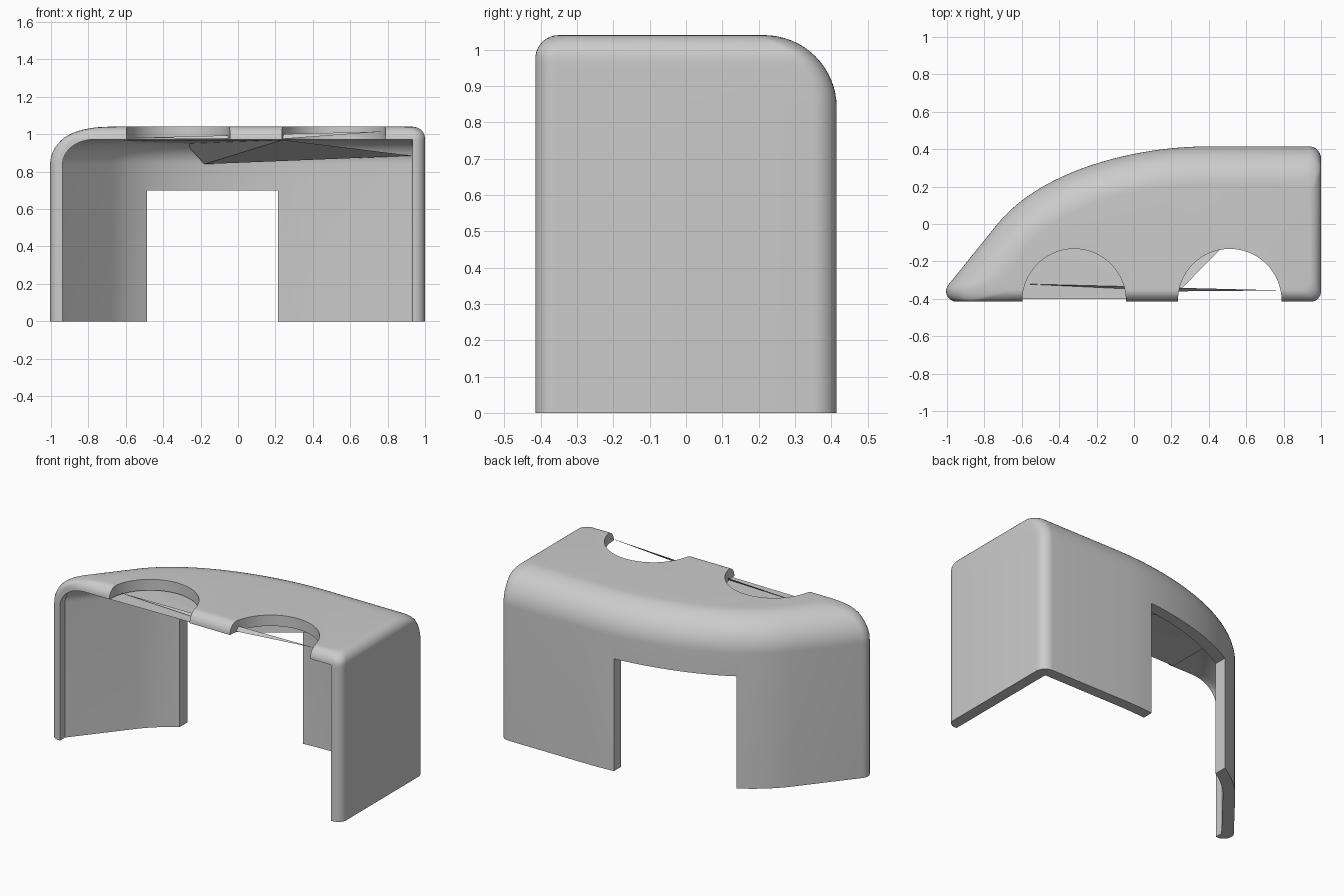
import bpy, bmesh, math
from mathutils import Vector

if "Cube" in bpy.data.objects:
    bpy.data.objects.remove(bpy.data.objects["Cube"], do_unlink=True)

HEIGHT, WALL = 1.04, 0.068
FRONT, BACK, SIDE = -0.415, 0.415, 1.0

grey = bpy.data.materials.new("light grey")
grey.use_nodes = True
grey.diffuse_color = (0.6, 0.6, 0.6, 1)
grey.node_tree.nodes["Principled BSDF"].inputs["Base Color"].default_value = (0.6, 0.6, 0.6, 1)


def add_object(name, bm):
    bmesh.ops.recalc_face_normals(bm, faces=bm.faces)
    mesh = bpy.data.meshes.new(name)
    bm.to_mesh(mesh)
    bm.free()
    mesh.materials.append(grey)
    obj = bpy.data.objects.new(name, mesh)
    bpy.context.collection.objects.link(obj)
    return obj


def fillet(before, corner, after, r, steps=8):
    # true arc tangent to both sides of a corner
    a, b = (before - corner).normalized(), (after - corner).normalized()
    half = a.angle(b) / 2
    start, end = corner + a * r / math.tan(half), corner + b * r / math.tan(half)
    centre = corner + (a + b).normalized() * r / math.sin(half)
    u, v = start - centre, end - centre
    sweep = u.angle(v)
    return [centre + (u * math.sin((1 - i / steps) * sweep) + v * math.sin(i / steps * sweep))
            / math.sin(sweep) for i in range(steps + 1)]


def back_curve(inset, steps=24):
    # swept back wall, moved inwards by the inset
    p = [Vector(c) for c in ((0.4, BACK), (0.0, BACK), (-0.5, 0.285), (-0.73, 0.0))]
    pts = []
    for i in range(steps + 1):
        t = i / steps
        s = 1 - t
        pos = p[0] * s**3 + p[1] * 3 * s * s * t + p[2] * 3 * s * t * t + p[3] * t**3
        tan = ((p[1] - p[0]) * s * s + (p[2] - p[1]) * 2 * s * t + (p[3] - p[2]) * t * t).normalized()
        pts.append(pos + Vector((-tan.y, tan.x)) * inset)
    return pts, tan


def plan(inset, side_inset, front_inset, hollow):
    curve, tan = back_curve(inset)
    front = -0.6 if hollow else FRONT + front_inset
    reach = -0.366 if hollow else front
    tip = curve[-1] + tan * (reach - curve[-1].y) / tan.y
    right = SIDE - side_inset
    back_right = Vector((right, BACK - inset))
    front_right = Vector((right, front))
    if hollow:
        left = [tip, Vector((tip.x, front))]
        return curve + left + [front_right] + fillet(front_right, back_right, curve[0], 0.01)
    return (curve + fillet(curve[-1], tip, front_right, 0.055)
            + fillet(tip, front_right, back_right, 0.055)
            + fillet(front_right, back_right, curve[0], 0.065))


def body(name, top, bottom, big, small, inset, hollow):
    # stacked plans: wide round on the back, tight round on side and front
    levels = [(bottom, 0)]
    for i in range(17):
        a = i / 16 * math.pi / 2
        levels.append((top - big * (1 - math.sin(a)), big * (1 - math.cos(a))))
    bm = bmesh.new()
    rings = []
    for z, d in levels:
        rise = max(0, z - top + small)
        tight = small - math.sqrt(max(0, small * small - rise * rise))
        pts = plan(inset + d, inset + tight, tight, hollow)
        rings.append([bm.verts.new((p.x, p.y, z)) for p in pts])
    n = len(rings[0])
    for low, high in zip(rings, rings[1:]):
        for i in range(n):
            bm.faces.new((low[i], low[(i + 1) % n], high[(i + 1) % n], high[i]))
    bm.faces.new(rings[0])
    bm.faces.new(rings[-1])
    return add_object(name, bm)


# outer cover and the hollow under it
shell = body("cover_shell", HEIGHT, 0, 0.2, 0.065, 0, False)
cutters = [body("hollow_cutter", HEIGHT - WALL, -0.2, 0.2 - WALL, 0, WALL, True)]

# doorway in the back wall
bm = bmesh.new()
bmesh.ops.create_cube(bm, size=1)
for v in bm.verts:
    v.co = Vector((-0.137 + v.co.x * 0.7, 0.2 + v.co.y * 0.9, 0.25 + v.co.z * 0.9))
cutters.append(add_object("doorway_cutter", bm))

# half-round notches in the front of the roof
for x in (-0.32, 0.512):
    bm = bmesh.new()
    bmesh.ops.create_cone(bm, cap_ends=True, segments=64, radius1=0.277, radius2=0.277, depth=0.4)
    bmesh.ops.translate(bm, verts=bm.verts, vec=(x, FRONT + 0.005, 1.05))
    cutters.append(add_object("notch_cutter", bm))

for c in cutters:
    c.hide_render = True
    mod = shell.modifiers.new("cut", "BOOLEAN")
    mod.operation, mod.solver, mod.object = "DIFFERENCE", "EXACT", c
graph = bpy.context.evaluated_depsgraph_get()
cut_mesh = bpy.data.meshes.new_from_object(shell.evaluated_get(graph))
shell.modifiers.clear()
shell.data = cut_mesh
for c in cutters:
    bpy.data.objects.remove(c, do_unlink=True)

bpy.ops.object.select_all(action="DESELECT")
shell.select_set(True)
bpy.context.view_layer.objects.active = shell
bpy.ops.object.shade_smooth_by_angle(angle=math.radians(30))


def sheet(name, *corners):
    bm = bmesh.new()
    vs = [bm.verts.new(c) for c in corners]
    for i in range(1, len(vs) - 1):
        bm.faces.new((vs[0], vs[i], vs[i + 1]))
    return add_object(name, bm)


# thin loose sheets hanging under the roof
hub = (0.24, -0.36, 0.97)
sheet("hanging_sheet", hub, (0.93, 0.34, 0.885), (-0.18, 0.24, 0.84), (-0.28, 0.19, 0.95))
sheet("notch_sheet", hub, (-0.28, 0.19, 0.95), (-0.62, -0.1, 0.965),
      (-0.62, -0.4, 0.965), (-0.04, -0.4, 0.97))
sheet("front_sliver", (-0.6, -0.32, 0.98), (0.24, -0.36, 0.975), (0.79, -0.355, 1.015))
